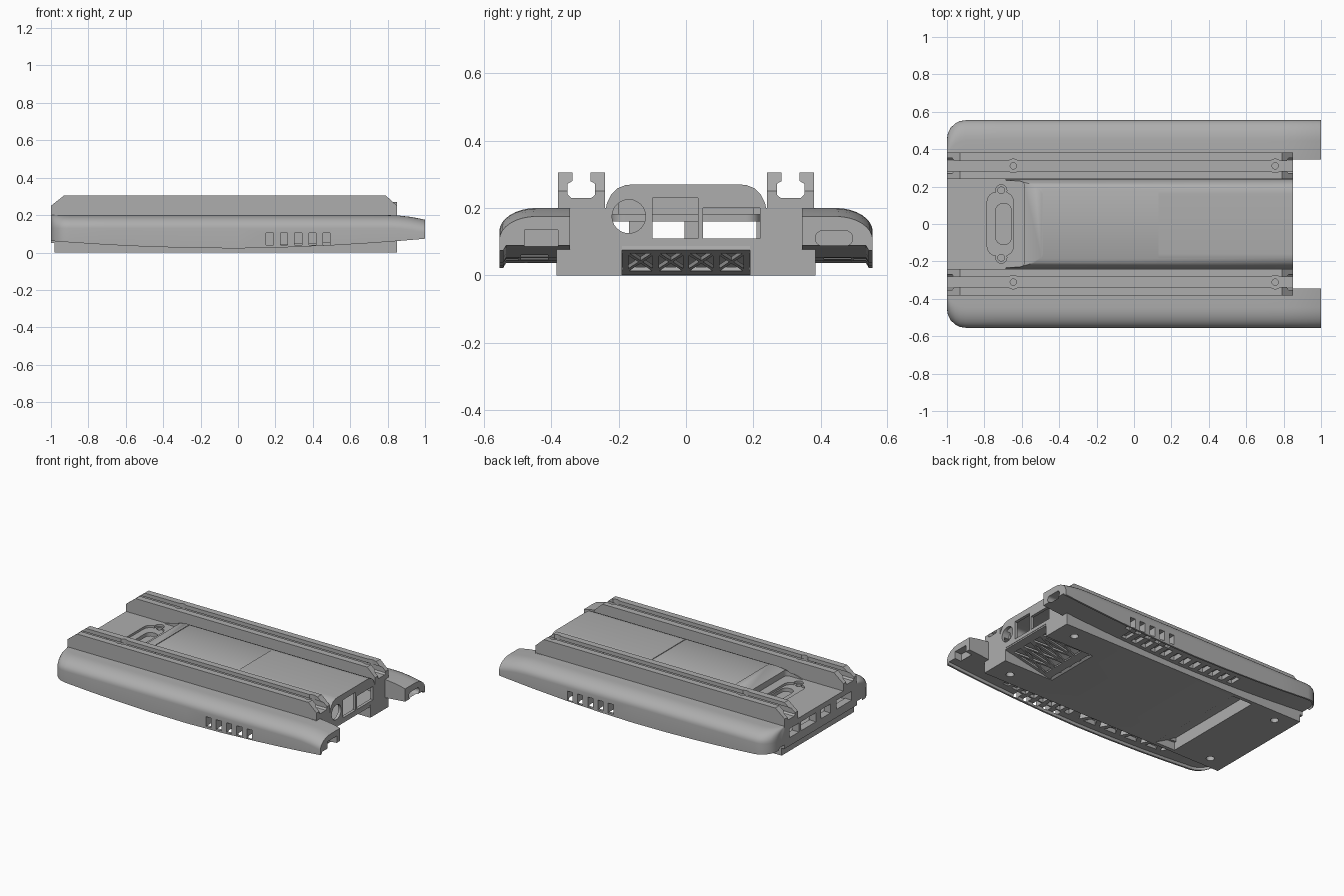
import bpy, bmesh, math
from mathutils import Vector

if "Cube" in bpy.data.objects:
    bpy.data.objects.remove(bpy.data.objects["Cube"])

grey = bpy.data.materials.new("mid_grey")
grey.use_nodes = True
grey.diffuse_color = (0.42, 0.42, 0.42, 1)
grey.node_tree.nodes["Principled BSDF"].inputs["Base Color"].default_value = (0.42, 0.42, 0.42, 1)
parts = []


def finish(name, bm):
    bmesh.ops.recalc_face_normals(bm, faces=bm.faces)
    mesh = bpy.data.meshes.new(name)
    bm.to_mesh(mesh)
    bm.free()
    ob = bpy.data.objects.new(name, mesh)
    bpy.context.collection.objects.link(ob)
    parts.append(ob)
    return ob


def loft(name, rings):
    bm = bmesh.new()
    loops = [[bm.verts.new(p) for p in ring] for ring in rings]
    n = len(loops[0])
    for a, b in zip(loops, loops[1:]):
        for i in range(n):
            j = (i + 1) % n
            bm.faces.new((a[i], a[j], b[j], b[i]))
    bm.faces.new(loops[0])
    bm.faces.new(loops[-1])
    return finish(name, bm)


def prism(name, pts, lo, hi, axis):
    """Extrude a 2D profile along one axis."""
    place = {"x": lambda p, t: (t, p[0], p[1]),
             "y": lambda p, t: (p[0], t, p[1]),
             "z": lambda p, t: (p[0], p[1], t)}[axis]
    return loft(name, [[place(p, t) for p in pts] for t in (lo, hi)])


def rect(x0, x1, y0, y1, r=0.0):
    if r == 0:
        return [(x0, y0), (x1, y0), (x1, y1), (x0, y1)]
    out = []
    for k, (cx, cy) in enumerate([(x1 - r, y1 - r), (x0 + r, y1 - r), (x0 + r, y0 + r), (x1 - r, y0 + r)]):
        for i in range(7):
            a = math.pi / 2 * (k + i / 6)
            out.append((cx + r * math.cos(a), cy + r * math.sin(a)))
    return out


def disc(cx, cy, r, n=24):
    return [(cx + r * math.cos(math.tau * i / n), cy + r * math.sin(math.tau * i / n)) for i in range(n)]


def boolean(ob, pts, lo, hi, axis, op="DIFFERENCE"):
    cutter = prism("cutter", pts, lo, hi, axis)
    mod = ob.modifiers.new("bool", "BOOLEAN")
    mod.operation, mod.solver, mod.object = op, "EXACT", cutter
    bpy.context.view_layer.objects.active = ob
    bpy.ops.object.modifier_apply(modifier=mod.name)
    parts.remove(cutter)
    bpy.data.objects.remove(cutter)


def trim(ob, point, normal):
    bm = bmesh.new()
    bm.from_mesh(ob.data)
    geom = bm.verts[:] + bm.edges[:] + bm.faces[:]
    cut = bmesh.ops.bisect_plane(bm, geom=geom, plane_co=point, plane_no=normal, clear_outer=True)
    edges = [e for e in cut["geom_cut"] if isinstance(e, bmesh.types.BMEdge)]
    bmesh.ops.holes_fill(bm, edges=edges)
    bmesh.ops.recalc_face_normals(bm, faces=bm.faces)
    bm.to_mesh(ob.data)
    bm.free()


# Main casing, hollow, with a raised centre
body = prism("casing", [(-.98, 0), (.85, 0), (.85, .2), (-1, .2), (-1, .05), (-.98, .05)], -.385, .385, "y")
boolean(body, rect(-.95, .83, -.33, .33), .1, .18, "z")

hump_half = [(.24, .19), (.235, .215), (.222, .24), (.205, .258), (.18, .268), (.16, .27)]
hump = prism("raised_cover", hump_half + [(-y, z) for y, z in reversed(hump_half)], -.74, .85, "x")
trim(hump, (-.71, 0, .2), (-.07, 0, .22))
boolean(hump, rect(-.49, .13, -.22, .22, .03), .266, .3, "z")
boolean(hump, rect(-.80, -.585, -.23, .23, .03), .15, .3, "z")
inner = rect(-.2, .2, .15, .255, .03)
for ob in (body, hump):
    boolean(ob, inner, -.46, .83, "x")
    boolean(ob, disc(-.17, .175, .05), .8, .9, "x")
    boolean(ob, rect(-.1, .035, .11, .23), .8, .9, "x")
    boolean(ob, rect(.05, .22, .11, .2), .8, .9, "x")

# Rear wall windows
for y, w in ((.28, .1), (.13, .16), (-.055, .1), (-.25, .16)):
    boolean(body, rect(y - w / 2, y + w / 2, .105, .165), -1.1, -.93, "x")

# Connector well in the roof
boolean(body, rect(-.785, -.645, -.17, .17, .05), .17, .25, "z")
well = prism("connector_well", rect(-.8, -.58, -.22, .22, .04), .16, .185, "z")
boolean(well, rect(-.74, -.655, -.11, .11, .04), .1, .25, "z")
for y in (-.18, .18):
    boolean(body, disc(-.71, y, .03), .17, .25, "z")
    boolean(well, disc(-.71, y, .018), .1, .25, "z")

# Underside: wide groove, screw holes and angled vent recess
boolean(body, [(-.62, -.01), (-.62, .08), (-.45, -.01)], -.36, .36, "y")
for x in (-.85, .72):
    for y in (-.3, .3):
        boolean(body, disc(x, y, .025), -.05, .04, "z")
boolean(body, [(.47, -.01), (.9, -.01), (.9, .08), (.8, .094), (.55, .05)], -.19, .19, "y")

# Vent grille: frame bars and crossed struts on the slope
base, tip = Vector((.5, 0, .002)), Vector((.85, 0, .075))
along = (tip - base).normalized()
up = Vector((-along.z, 0, along.x))
length = (tip - base).length


def bar(a, b, width=.018):
    p, q = (base + along * u + Vector((0, v, 0)) for u, v in (a, b))
    side = (q - p).cross(up).normalized() * width / 2
    thick = up * .012
    loft("grille_bar", [[c - side, c + side, c + side + thick, c - side + thick] for c in (p, q)])


for i in range(5):
    v = -.18 + .09 * i
    bar((0, v), (length, v))
    if i < 4:
        bar((.04, v), (length - .03, v + .09), .012)
        bar((.04, v + .09), (length - .03, v), .012)
for u in (.03, length - .025):
    bar((u, -.19), (u, .19), .05)

# Accessory rails with an undercut slot and sloping ends
rail_half = [(.07, .19), (.07, .305), (.027, .305), (.027, .28), (.041, .272), (.041, .24), (.03, .23)]
for s, side in ((-1, "right"), (1, "left")):
    pts = [(s * .311 + y, z) for y, z in rail_half]
    pts += [(s * .311 - y, z) for y, z in reversed(rail_half)]
    rail = prism(side + "_rail", pts, -1, .85, "x")
    trim(rail, (-.93, 0, .305), (-.055, 0, .07))
    trim(rail, (.79, 0, .305), (.055, 0, .06))
    for x in (-.645, .755):
        boolean(rail, disc(x, s * .311, .036), .222, .4, "z")
        boolean(rail, disc(x, s * .311, .017), .2, .3, "z")


# Side pods: curved belly, rounded outer shoulder and rear corner
def pod_ring(x, s):
    r = .1
    d = min(x + 1, r)
    outer = .555 - r + math.sqrt(max(0, r * r - (r - d) ** 2))
    low = .022 + .04 * x * x + (.012 * x if x > 0 else 0)
    top = .2 - (.025 * ((x - .8) / .2) ** 2 if x > .8 else 0)
    pts = [(.345, low + .015), (outer - .02, low + .015), (outer - .012, low), (outer, low)]
    for i in range(9):
        a = math.pi / 2 * i / 8
        pts.append((outer - .11 * (1 - math.cos(a)), top - .07 * (1 - math.sin(a))))
    pts.append((.345, top))
    return [(x, s * y, z) for y, z in pts]


stations = [-1, -.995, -.98, -.955, -.93, -.9, -.7, -.5, -.25, 0, .25, .5, .7, .8, .86, .92, .97, 1]
for s, side in ((-1, "right"), (1, "left")):
    pod = loft(side + "_pod", [pod_ring(x, s) for x in stations])
    # Outer vents
    for i in range(5):
        x = .17 + .076 * i
        y0, y1 = sorted((s * .5, s * .6))
        boolean(pod, rect(x - .019, x + .019, .04, .105), y0, y1, "y")
    # Belly vents
    y0, y1 = sorted((s * .41, s * .49))
    if s > 0:
        for i in range(12):
            x = -.4 + .075 * i
            boolean(pod, rect(x - .02, x + .02, y0, y1), -.05, .07, "z")
    else:
        for i in range(8):
            x = .12 + .068 * i
            boolean(pod, rect(x - .02, x + .02, y0, y1), -.05, .07, "z")
        for i in range(9):
            x = -.62 + .08 * i
            a, b = (y0, y1) if i % 2 else (y1, y0)
            boolean(pod, [(x - .045, a), (x + .045, a), (x, b)], -.05, .07, "z")
    # Port at the tip
    if s > 0:
        boolean(pod, rect(.385, .495, .088, .132, .02), .93, 1.1, "x")
    else:
        boolean(pod, rect(-.48, -.38, .085, .135), .95, 1.1, "x")

# Colour and shading
bpy.ops.object.select_all(action="DESELECT")
for ob in parts:
    ob.data.materials.clear()
    ob.data.materials.append(grey)
    for f in ob.data.polygons:
        f.material_index = 0
    ob.select_set(True)
bpy.context.view_layer.objects.active = body
bpy.ops.object.shade_smooth_by_angle(angle=math.radians(30))
